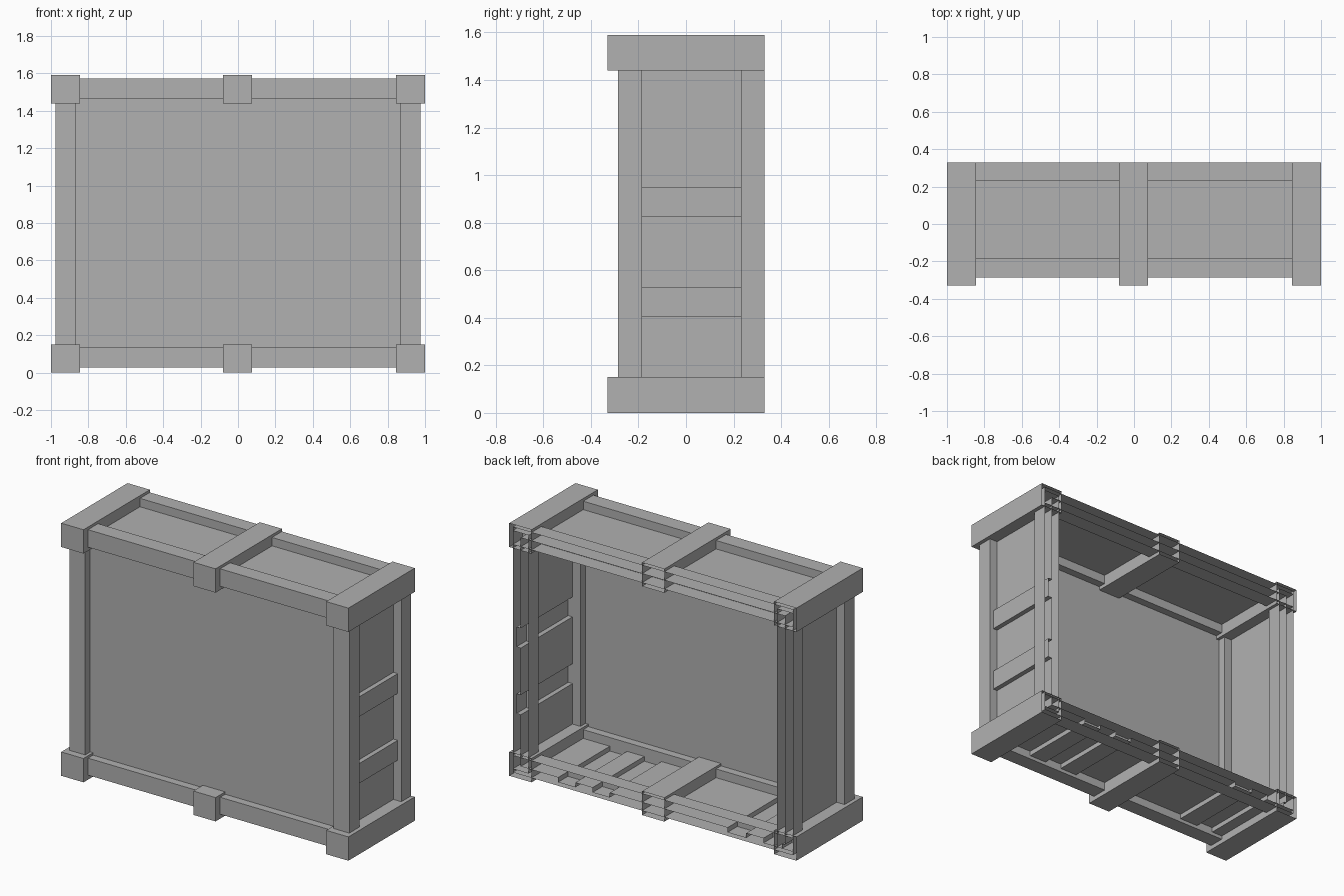
import bpy, bmesh

if "Cube" in bpy.data.objects:
    bpy.data.objects.remove(bpy.data.objects["Cube"])

grey = bpy.data.materials.new("plain_grey")
grey.use_nodes = True
GREY = (0.44, 0.44, 0.44, 1)
grey.diffuse_color = GREY
grey.node_tree.nodes["Principled BSDF"].inputs["Base Color"].default_value = GREY

BACK = 0.33


def finish(name, bm):
    mesh = bpy.data.meshes.new(name)
    bm.to_mesh(mesh)
    bm.free()
    mesh.materials.append(grey)
    bpy.context.collection.objects.link(bpy.data.objects.new(name, mesh))


def beam(name, xs, ys, zs):
    """Box between bounds; faces lying on the open back are left out."""
    bm = bmesh.new()
    bmesh.ops.create_cube(bm, size=1)
    for v in bm.verts:
        v.co = [b[0] if c < 0 else b[1] for c, b in zip(v.co, (xs, ys, zs))]
    bm.normal_update()
    rear = [f for f in bm.faces if f.normal.y > 0.9 and ys[1] == BACK]
    bmesh.ops.delete(bm, geom=rear, context='FACES')
    finish(name, bm)


def sheet(name, profile, y0, y1):
    """Open sheet: an (x, z) profile swept along y."""
    bm = bmesh.new()
    rows = [[bm.verts.new((x, y, z)) for x, z in profile] for y in (y0, y1)]
    for i in range(len(profile) - 1):
        bm.faces.new((rows[0][i], rows[0][i + 1], rows[1][i + 1], rows[1][i]))
    finish(name, bm)


def ribbed(start, end, base, raised, ribs):
    """Profile (along, offset) that steps out to 'raised' at each rib."""
    pts = [(start, base)]
    for a, b in ribs:
        pts += [(a, base), (a, raised), (b, raised), (b, base)]
    return pts + [(end, base)]


FRONT_Y, REAR_Y = (-0.285, -0.185), (0.232, BACK)
LEVELS = {"bottom": ((0, 0.15), (0.028, 0.135)),
          "top": ((1.44, 1.59), (1.463, 1.573))}

# Bands wrapping the ends and the middle, and the rails between them
for level, (band_z, rail_z) in LEVELS.items():
    for side, xs in (("right", (-1, -0.845)), ("middle", (-0.08, 0.075)),
                     ("left", (0.845, 1))):
        beam(f"{level}_{side}_band", xs, (-0.33, BACK), band_z)
    for place, ys in (("front", FRONT_Y), ("rear", REAR_Y)):
        beam(f"{level}_{place}_rail", (-0.975, 0.975), ys, rail_z)

# Corner posts
for side, xs in (("right", (-0.975, -0.865)), ("left", (0.865, 0.975))):
    for place, ys in (("front", FRONT_Y), ("rear", REAR_Y)):
        beam(f"{place}_{side}_post", xs, ys, (0.05, 1.55))

# Recessed panels: plain top and right, ribbed left and bottom
EDGE, LOW, HIGH, FACE = 0.92, 0.08, 1.52, -0.235
sheet("top_panel", [(-EDGE, HIGH), (EDGE, HIGH)], FACE, BACK)
sheet("right_panel", [(-EDGE, LOW), (-EDGE, HIGH)], FACE, BACK)
side = ribbed(LOW, HIGH, EDGE, 0.95, [(0.405, 0.53), (0.825, 0.95)])
sheet("left_panel", [(x, z) for z, x in reversed(side)], FACE, BACK)
floor = ribbed(-EDGE, EDGE, LOW, 0.05,
               [(-0.9, -0.77), (-0.65, -0.52), (0.3, 0.42), (0.54, 0.66)])
sheet("bottom_panel", list(reversed(floor)), FACE, BACK)

# Front panel
bm = bmesh.new()
bm.faces.new([bm.verts.new((x, FACE, z)) for x, z in
              ((-EDGE, LOW), (EDGE, LOW), (EDGE, HIGH), (-EDGE, HIGH))])
finish("front_panel", bm)
